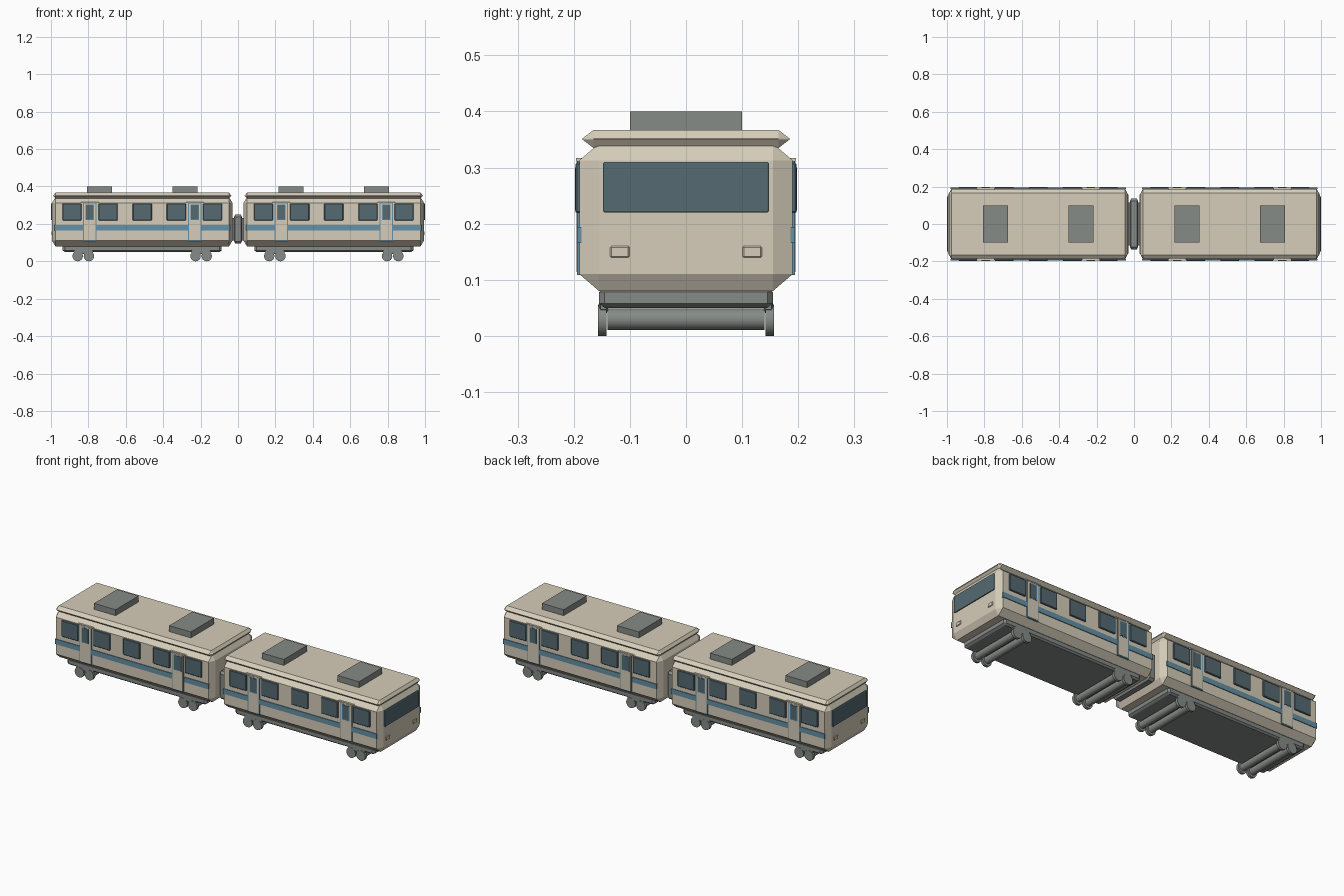
import bpy, bmesh, math
from mathutils import Matrix, Vector
from itertools import product

cube = bpy.data.objects.get("Cube")
if cube:
    bpy.data.objects.remove(cube, do_unlink=True)


def material(name, rgb):
    m = bpy.data.materials.new(name)
    m.use_nodes = True
    m.diffuse_color = (*rgb, 1)
    m.node_tree.nodes["Principled BSDF"].inputs["Base Color"].default_value = (*rgb, 1)
    return m


CREAM = material("cream paint", (0.67, 0.61, 0.49))
GLASS = material("dark glass", (0.09, 0.145, 0.17))
BLUE = material("blue trim", (0.13, 0.28, 0.38))
GREY = material("grey metal", (0.24, 0.26, 0.245))


def finish(bm, name, mat):
    bmesh.ops.recalc_face_normals(bm, faces=bm.faces)
    mesh = bpy.data.meshes.new(name)
    bm.to_mesh(mesh)
    bm.free()
    mesh.materials.append(mat)
    ob = bpy.data.objects.new(name, mesh)
    bpy.context.collection.objects.link(ob)
    return ob


def box(name, mat, centre, half, chamfer=None):
    """Box from centre and half sizes, with an optional chamfer per axis."""
    bm = bmesh.new()
    if chamfer is None:
        bmesh.ops.create_cube(bm, size=2, matrix=Matrix.Diagonal((*half, 1)))
    else:
        for axis in range(3):
            for signs in product((-1, 1), repeat=3):
                bm.verts.new([s * (h if i == axis else h - c)
                              for i, (s, h, c) in enumerate(zip(signs, half, chamfer))])
        bmesh.ops.convex_hull(bm, input=bm.verts)
        bmesh.ops.dissolve_limit(bm, angle_limit=0.01, verts=bm.verts, edges=bm.edges)
    bmesh.ops.translate(bm, verts=bm.verts, vec=Vector(centre))
    return finish(bm, name, mat)


def rod(name, mat, centre, radius, length, sides=16):
    """Cylinder lying across the car."""
    bm = bmesh.new()
    bmesh.ops.create_cone(bm, cap_ends=True, segments=sides, radius1=radius,
                          radius2=radius, depth=length,
                          matrix=Matrix.Translation(centre) @ Matrix.Rotation(math.pi / 2, 4, "X"))
    ob = finish(bm, name, mat)
    for p in ob.data.polygons:
        p.use_smooth = len(p.vertices) == 4
    return ob


def door(name, x, side):
    y = 0.19 * side
    box(name + "_frame", BLUE, (x, y, 0.212), (0.036, 0.004, 0.103))
    box(name + "_panel", CREAM, (x, y, 0.212), (0.031, 0.0055, 0.098))
    box(name + "_window_frame", BLUE, (x, y, 0.262), (0.023, 0.0065, 0.042))
    box(name + "_window", GLASS, (x, y, 0.262), (0.019, 0.0075, 0.038))
    box(name + "_lintel", CREAM, (x, y, 0.314), (0.047, 0.006, 0.003))


def bogie(name, x):
    for dx in (-0.03, 0.03):
        rod(name + "_axle", GREY, (x + dx, 0, 0.03), 0.019, 0.28)
        for side in (-1, 1):
            rod(name + "_wheel", GREY, (x + dx, side * 0.149, 0.028), 0.028, 0.015)
    for side in (-1, 1):
        box(name + "_side_frame", GREY, (x, side * 0.147, 0.054), (0.052, 0.008, 0.015),
            (0.01, 0.003, 0.008))


def car(name, cx, end):
    # Shell, roof and underframe
    box(name + "_body", CREAM, (cx, 0, 0.2115), (0.482, 0.19, 0.1315), (0.018, 0.035, 0.03))
    box(name + "_roof", CREAM, (cx, 0, 0.351), (0.476, 0.185, 0.016), (0.012, 0.02, 0.0155))
    box(name + "_underframe", GREY, (cx, 0, 0.068), (0.425, 0.155, 0.018), (0.012, 0.01, 0.008))

    for d in (-1, 1):
        box(name + "_roof_unit", GREY, (cx + d * 0.229, 0, 0.382), (0.066, 0.1, 0.018))
        bogie(name + "_bogie", cx + d * 0.315)

    # Sides: windows, doors and the stripe broken at the doors
    for side in (-1, 1):
        y = 0.19 * side
        for dx in (-0.376, -0.182, 0, 0.182, 0.376):
            box(name + "_window", GLASS, (cx + dx, y, 0.264), (0.051, 0.007, 0.045),
                (0.003, 0.003, 0.003))
        for dx in (-0.281, 0.281):
            door(name + "_door", cx + dx, side)
        for dx, half in ((-0.393, 0.075), (0, 0.245), (0.393, 0.075)):
            box(name + "_stripe", BLUE, (cx + dx, y, 0.18), (half, 0.004, 0.014))

    # Cab end
    x = cx + end * 0.482
    box(name + "_windscreen", GLASS, (x, 0, 0.265), (0.006, 0.148, 0.045), (0.002, 0.003, 0.003))
    for side in (-1, 1):
        box(name + "_headlight", CREAM, (x, side * 0.118, 0.15), (0.004, 0.017, 0.01),
            (0.002, 0.002, 0.002))


car("rear_car", -0.512, -1)
car("lead_car", 0.512, 1)

# Flexible passage between the cars
box("gangway_bellows", GREY, (0, 0, 0.172), (0.021, 0.135, 0.077), (0.006, 0.012, 0.012))
box("gangway_passage", GREY, (0, 0, 0.172), (0.035, 0.115, 0.06))
